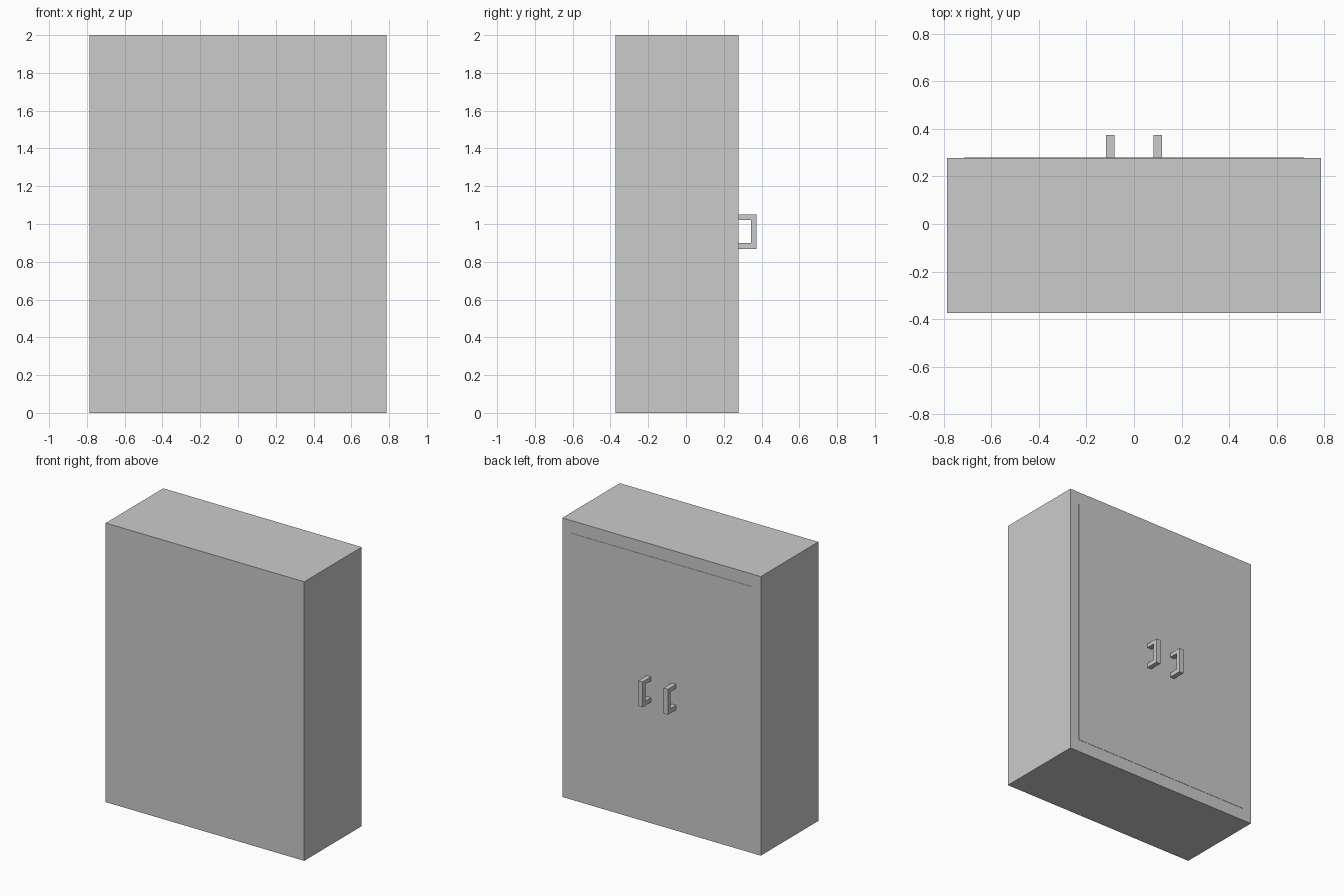
import bpy, bmesh

if "Cube" in bpy.data.objects:
    bpy.data.objects.remove(bpy.data.objects["Cube"])

BACK = 0.277    # y of the cabinet's door side
FRONT = -0.374


def finish(name, bm):
    bmesh.ops.recalc_face_normals(bm, faces=bm.faces)
    mesh = bpy.data.meshes.new(name)
    bm.to_mesh(mesh)
    bm.free()
    obj = bpy.data.objects.new(name, mesh)
    bpy.context.collection.objects.link(obj)
    return obj


def box(name, lo, hi):
    bm = bmesh.new()
    bmesh.ops.create_cube(bm, size=1)
    for v in bm.verts:
        v.co = [(a + b) / 2 + c * (b - a) for a, b, c in zip(lo, hi, v.co)]
    return finish(name, bm)


def extrude_x(name, profile, x0, x1):
    """Extrude a closed (y, z) profile along x."""
    bm = bmesh.new()
    face = bm.faces.new([bm.verts.new((x0, y, z)) for y, z in profile])
    new = bmesh.ops.extrude_face_region(bm, geom=[face])["geom"]
    bmesh.ops.translate(bm, vec=(x1 - x0, 0, 0),
                        verts=[g for g in new if isinstance(g, bmesh.types.BMVert)])
    return finish(name, bm)


# Cabinet body
box("cabinet_body", (-0.787, FRONT, 0), (0.787, BACK, 2))

# C-shaped pull handle outline in y, z
pull = [(BACK, 0.868), (0.374, 0.868), (0.374, 1.05), (BACK, 1.05),
        (BACK, 1.021), (0.343, 1.021), (0.343, 0.90), (BACK, 0.90)]

# Two barely raised door leaves meeting in the middle, each with a handle
for side, s in (("left", -1), ("right", 1)):
    x0, x1 = sorted((0, s * 0.715))
    box("door_" + side, (x0, BACK - 0.02, 0.09), (x1, BACK + 0.002, 1.91))
    extrude_x("handle_" + side, pull, s * 0.1 - 0.0175, s * 0.1 + 0.0175)
